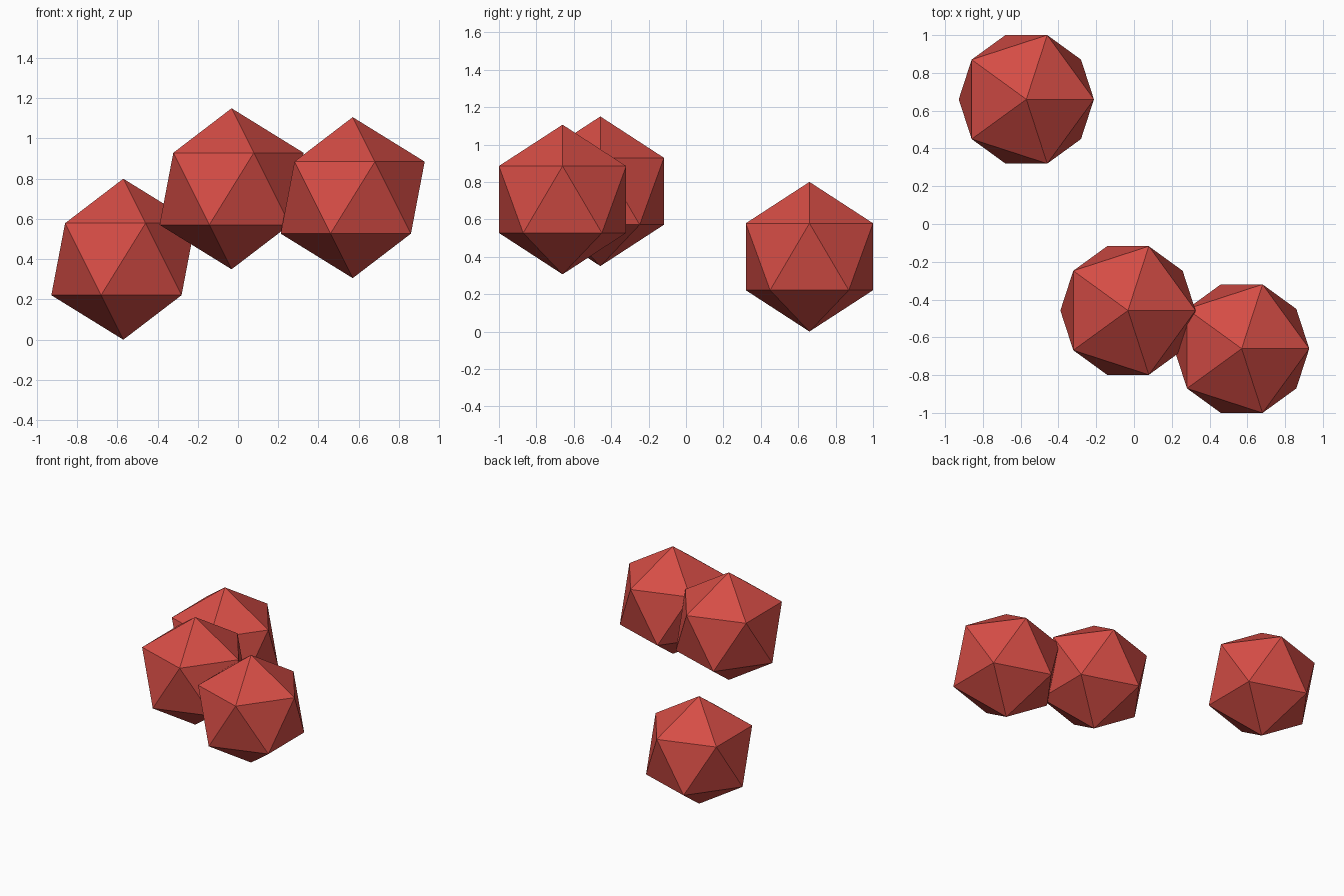
import bpy

if "Cube" in bpy.data.objects:
    bpy.data.objects.remove(bpy.data.objects["Cube"])

RADIUS = 0.4

# Shared red material
red = bpy.data.materials.new("red")
red.diffuse_color = (0.67, 0.074, 0.06, 1.0)
red.use_nodes = True
red.node_tree.nodes["Principled BSDF"].inputs["Base Color"].default_value = red.diffuse_color


def add_ball(name, location):
    """Flat-faced twenty-sided ball."""
    bpy.ops.mesh.primitive_ico_sphere_add(subdivisions=1, radius=RADIUS, location=location)
    ball = bpy.context.object
    ball.name = name
    ball.data.materials.append(red)
    bpy.ops.object.shade_flat()


# Lone ball at the back, and two touching balls at the front
add_ball("back_ball", (-0.57, 0.66, 0.40))
add_ball("middle_ball", (-0.032, -0.458, 0.75))
add_ball("front_ball", (0.57, -0.66, 0.706))
